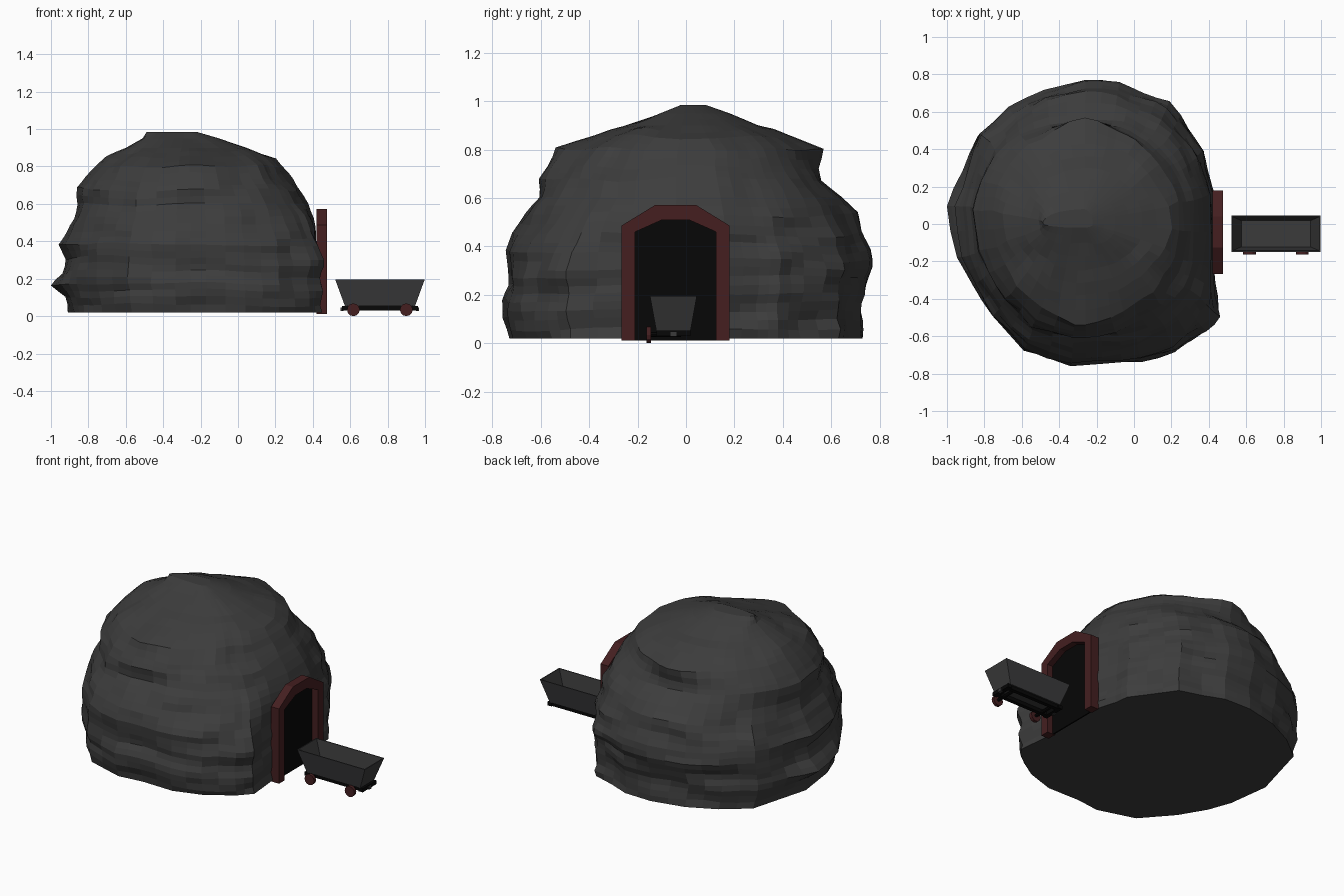
import bpy, bmesh, math
from mathutils import Matrix, Vector, noise

if "Cube" in bpy.data.objects:
    bpy.data.objects.remove(bpy.data.objects["Cube"])


def mat(name, r, g, b):
    m = bpy.data.materials.new(name)
    m.diffuse_color = (r, g, b, 1)
    m.use_nodes = True
    m.node_tree.nodes["Principled BSDF"].inputs["Base Color"].default_value = m.diffuse_color
    return m


ROCK = mat("rock grey", 0.046, 0.046, 0.046)
IRON = mat("cart grey", 0.043, 0.043, 0.044)
WOOD = mat("red brown timber", 0.058, 0.0135, 0.0145)
BLACK = mat("near black", 0.002, 0.002, 0.002)


def finish(bm, name, material):
    bmesh.ops.recalc_face_normals(bm, faces=bm.faces)
    me = bpy.data.meshes.new(name)
    bm.to_mesh(me)
    bm.free()
    me.materials.append(material)
    ob = bpy.data.objects.new(name, me)
    bpy.context.collection.objects.link(ob)
    return ob


def loft(bm, rings):
    """Bridge rings of points; returns the vertex rings."""
    vr = [[bm.verts.new(p) for p in ring] for ring in rings]
    for a, b in zip(vr, vr[1:]):
        n = len(a)
        for i in range(n):
            bm.faces.new((a[i], a[(i + 1) % n], b[(i + 1) % n], b[i]))
    return vr


def box(name, x0, x1, y0, y1, z0, z1, material):
    bm = bmesh.new()
    m = Matrix.Translation(((x0 + x1) / 2, (y0 + y1) / 2, (z0 + z1) / 2))
    bmesh.ops.create_cube(bm, size=1, matrix=m @ Matrix.Diagonal((x1 - x0, y1 - y0, z1 - z0, 1)))
    return finish(bm, name, material)


def cylinder(name, c, r, length, sides, material):
    bm = bmesh.new()
    bmesh.ops.create_cone(bm, cap_ends=True, segments=sides, radius1=r, radius2=r, depth=length,
                          matrix=Matrix.Translation(c) @ Matrix.Rotation(math.pi / 2, 4, 'X'))
    return finish(bm, name, material)


# Rock mound: plan outline scaled at each height by the left/right/front/back extents
OUTLINE = [(-1, .1), (-.96, -.18), (-.9, -.33), (-.79, -.5), (-.61, -.69), (-.34, -.765),
           (-.17, -.745), (.04, -.75), (.22, -.69), (.38, -.58), (.45, -.5), (.43, -.27),
           (.42, .17), (.38, .31), (.37, .4), (.3, .5), (.19, .665), (.05, .71),
           (-.08, .765), (-.26, .77), (-.5, .72), (-.7, .63), (-.88, .5), (-.94, .3)]
LEVELS = [(.02, -.91, .43, -.73, .73), (.10, -.93, .43, -.76, .73), (.17, -1, .43, -.765, .72),
          (.24, -.94, .43, -.74, .75), (.31, -.93, .43, -.745, .77), (.38, -.97, .43, -.755, .76),
          (.45, -.92, .425, -.725, .72), (.53, -.88, .415, -.67, .72), (.60, -.86, .38, -.61, .65),
          (.68, -.87, .33, -.61, .57), (.73, -.83, .30, -.58, .55), (.80, -.76, .245, -.545, .57),
          (.85, -.71, .21, -.38, .43), (.90, -.6, .05, -.25, .3), (.95, -.51, -.1, -.1, .18),
          (.985, -.49, -.22, -.02, .08)]
CX = -0.27
LV = [Vector(v) for v in LEVELS]
# smoothed extents, used away from the four axis directions
SM = [Vector(v) for v in LEVELS]
for k in range(1, len(LV) - 1):
    SM[k] = (LV[k - 1] + LV[k] + LV[k + 1]) / 3
    SM[k][0] = LV[k][0]
# one extra course of stone between levels
pairs = []
for k in range(len(LV) - 1):
    pairs += [(LV[k], SM[k]), ((LV[k] + LV[k + 1]) / 2, (SM[k] + SM[k + 1]) / 2)]
pairs.append((LV[-1], SM[-1]))

plan = []
for a, b in zip(OUTLINE, OUTLINE[1:] + OUTLINE[:1]):
    a, b = Vector(a), Vector(b)
    plan += [a, (a + b) / 2]
rings = []
for k, (raw, smooth) in enumerate(pairs):
    z = raw[0]
    ring = []
    for p in plan:
        dx, dy = p.x - CX, p.y
        u, v = dx / (.73 if dx < 0 else .70), dy / (.765 if dy < 0 else .77)
        w = abs(math.cos(2 * math.atan2(v, u))) ** 3
        e = smooth.lerp(raw, w)
        # upper courses become rounder than the base
        t = max(0, min(1, (z - .3) / .45))
        r = math.hypot(u, v)
        f = 1 + t * (1 / r - 1) if r > 1 else 1
        # strata: patchy ledges and slightly wandering layers
        n = noise.noise(Vector((p.x * 4.5, p.y * 4.5, z * 11)))
        s = (1 + (.045 * n - .006) * (1 - .5 * w)) if 0 < k < 28 else 1
        dz = .022 * noise.noise(Vector((p.x * 2.5, p.y * 2.5, z * 5 + 9))) if 0 < k < 26 else 0
        x = CX + u * f * s * ((CX - e[1]) if dx < 0 else (e[2] - CX))
        y = v * f * s * (-e[3] if dy < 0 else e[4])
        x, y = max(x, -1), max(-.77, min(.77, y))
        if -.27 < y < .2:
            x = min(x, .43)
        ring.append((x, y, z + dz))
    rings.append(ring)
bm = bmesh.new()
vr = loft(bm, rings)
bm.faces.new(vr[0])
bm.faces.new(vr[-1])
finish(bm, "rock_mound", ROCK)

# Timber door arch and dark opening
DC = -0.043


def arch(half, flat, shoulder, top, x):
    right = [(half, .01), (half, shoulder), (flat, top)]
    pts = right + [(-y, z) for y, z in reversed(right)]
    return [(x, DC + y, z) for y, z in pts]


outer, inner = (.223, .083, .486, .572), (.167, .055, .46, .51)
bm = bmesh.new()
secs = list(zip(arch(*outer, .42), arch(*outer, .475), arch(*inner, .475), arch(*inner, .42)))
vr = loft(bm, secs)
bm.faces.new(vr[0])
bm.faces.new(vr[-1])
finish(bm, "door_arch", WOOD)
bm = bmesh.new()
vr = loft(bm, [arch(*inner, .427), arch(*inner, .436)])
for r in vr:
    bm.faces.new(r)
finish(bm, "door_opening", BLACK)

# Ore cart hopper: open tapered tub with thin walls
MX, MY = .759, -.052


def rect(hx, hy, z):
    return [(MX + sx * hx, MY + sy * hy, z) for sx, sy in ((-1, -1), (1, -1), (1, 1), (-1, 1))]


bm = bmesh.new()
vr = loft(bm, [rect(.187, .071, .053), rect(.239, .097, .195), rect(.233, .091, .195), rect(.184, .070, .06)])
bm.faces.new(vr[0])
bm.faces.new(vr[-1])
finish(bm, "cart_hopper", IRON)

# Chassis: two side rails, two end beams with couplers
for i, s in enumerate((-1, 1)):
    y = MY + s * .05
    box(f"chassis_rail_{i}", .58, .94, y - .012, y + .012, .03, .053, BLACK)
    x = MX + s * .19
    box(f"end_beam_{i}", x - .014, x + .014, MY - .07, MY + .07, .03, .053, BLACK)
    box(f"coupler_{i}", x + s * .012 - .008, x + s * .012 + .008, MY - .012, MY + .012, .027, .047, IRON)

# Wheels on the front side, with axles
for i, x in enumerate((.617, .9)):
    cylinder(f"wheel_{i}", (x, -.154, .034), .034, .02, 12, WOOD)
    cylinder(f"axle_{i}", (x, -.085, .036), .01, .13, 8, BLACK)
